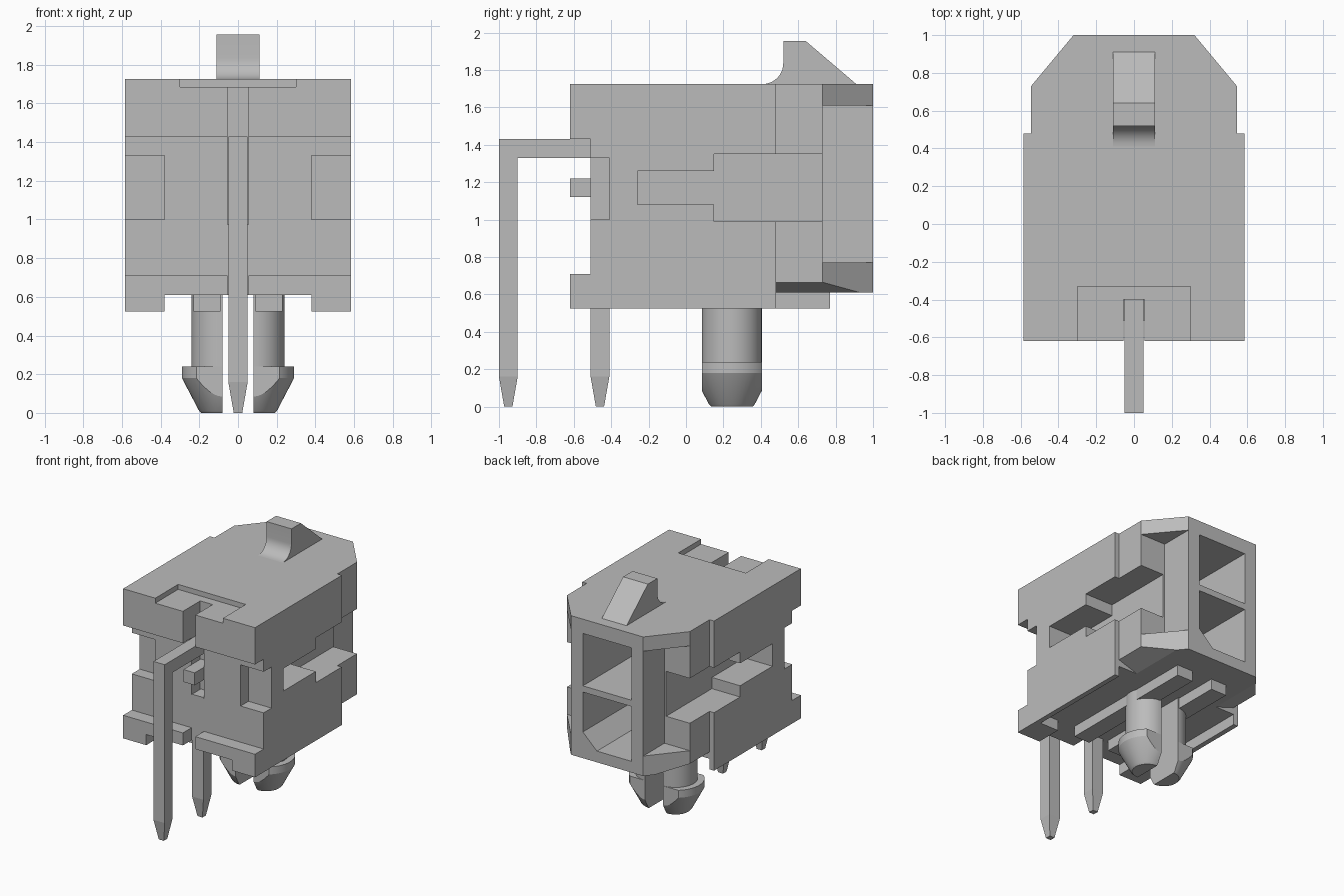
import bpy, bmesh, math
from mathutils import Matrix

cube = bpy.data.objects.get("Cube")
if cube:
    bpy.data.objects.remove(cube, do_unlink=True)

grey = bpy.data.materials.new("plain grey")
grey.use_nodes = True
grey.diffuse_color = (0.5, 0.5, 0.5, 1)
grey.node_tree.nodes["Principled BSDF"].inputs["Base Color"].default_value = (0.5, 0.5, 0.5, 1)


def finish(name, bm):
    bmesh.ops.recalc_face_normals(bm, faces=bm.faces)
    mesh = bpy.data.meshes.new(name)
    bm.to_mesh(mesh)
    bm.free()
    mesh.materials.append(grey)
    ob = bpy.data.objects.new(name, mesh)
    bpy.context.scene.collection.objects.link(ob)
    return ob


def prism(name, points, lo, hi, axis="z"):
    """Extrude a closed profile: z uses (x,y), y uses (x,z), x uses (y,z)."""
    place = {"z": lambda a, b, c: (a, b, c),
             "y": lambda a, b, c: (a, c, b),
             "x": lambda a, b, c: (c, a, b)}[axis]
    bm = bmesh.new()
    rings = [[bm.verts.new(place(a, b, c)) for a, b in points] for c in (lo, hi)]
    bm.faces.new(rings[0])
    bm.faces.new(rings[1])
    n = len(points)
    for i in range(n):
        j = (i + 1) % n
        bm.faces.new((rings[0][i], rings[0][j], rings[1][j], rings[1][i]))
    return finish(name, bm)


def box(name, x, y, z):
    return prism(name, [(x[0], y[0]), (x[1], y[0]), (x[1], y[1]), (x[0], y[1])], *z)


def mirrored(x, side):
    return sorted((x[0] * side, x[1] * side))


def boolean(target, tool, operation):
    mod = target.modifiers.new(operation.lower(), "BOOLEAN")
    mod.operation, mod.solver, mod.object = operation, "EXACT", tool
    bpy.context.view_layer.update()
    graph = bpy.context.evaluated_depsgraph_get()
    mesh = bpy.data.meshes.new_from_object(target.evaluated_get(graph))
    target.modifiers.clear()
    target.data = mesh
    bpy.data.objects.remove(tool, do_unlink=True)


def smooth(ob):
    bpy.ops.object.select_all(action="DESELECT")
    ob.select_set(True)
    bpy.context.view_layer.objects.active = ob
    bpy.ops.object.shade_smooth_by_angle(angle=math.radians(25))


# Housing: wide front block joined to the chamfered mating end
body = box("housing", (-.585, .585), (-.62, .48), (.61, 1.725))
nose = [(-.545, .3), (.545, .3), (.545, .73), (.32, 1), (-.32, 1), (-.545, .73)]
boolean(body, prism("nose", nose, .61, 1.725), "UNION")

# Feet, side skirts and bottom rails
for s in (-1, 1):
    for x, y in (((.38, .585), (-.62, -.41)), ((.545, .585), (-.45, .48)),
                 ((.09, .23), (-.4, .77))):
        boolean(body, box("underside", mirrored(x, s), y, (.525, .65)), "UNION")

# Side recesses, corner notches and bottom edge chamfers
side_cuts = [((.32, .8), (.73, 1.2), (.77, 1.61)),
             ((.335, .8), (.15, .8), (.99, 1.35)),
             ((.335, .8), (-.26, .2), (1.08, 1.26)),
             ((.38, .8), (-.8, -.41), (1.0, 1.33))]
for s in (-1, 1):
    for x, y, z in side_cuts:
        boolean(body, box("cutter", mirrored(x, s), y, z), "DIFFERENCE")
    wedge = [(.378 * s, .61), (.545 * s, .665), (.7 * s, .716), (.7 * s, .61)]
    wedge = wedge[:1] + wedge[1:] + [(.7 * s, .55), (.378 * s, .55)]
    boolean(body, prism("cutter", wedge, .48, 1.2, "y"), "DIFFERENCE")

# Front recess, top pocket and pin slots
for x, y, z in (((-.8, .8), (-.8, -.51), (.71, 1.43)),
                ((-.3, .3), (-.8, -.33), (1.685, 1.8)),
                ((-.055, .055), (-.8, -.4), (.975, 1.8)),
                ((-.055, .055), (-.8, -.51), (.5, .8))):
    boolean(body, box("cutter", x, y, z), "DIFFERENCE")

# Contact cavities, the lower one keyed at one corner
upper = [(-.215, 1.19), (.215, 1.19), (.215, 1.61), (-.215, 1.61)]
lower = [(-.215, .7), (.09, .7), (.215, .82), (.215, 1.14), (-.215, 1.14)]
for profile in (upper, lower):
    boolean(body, prism("cutter", profile, -.2, 1.2, "y"), "DIFFERENCE")

# Latch ramp with concave fillet
arc = [(.41 + .11 * math.sin(math.radians(a)), 1.835 - .11 * math.cos(math.radians(a)))
       for a in range(0, 91, 9)]
latch = prism("latch_ramp", arc + [(.52, 1.955), (.64, 1.955), (.91, 1.725)],
              -.11, .11, "x")
smooth(latch)


# Split locking pegs: half rounds with a hooked cone
def lathe(name, x, y, rings):
    bm = bmesh.new()
    for (z0, r0), (z1, r1) in zip(rings, rings[1:]):
        bmesh.ops.create_cone(bm, cap_ends=True, segments=48, radius1=r0, radius2=r1,
                              depth=z1 - z0,
                              matrix=Matrix.Translation((x, y, (z0 + z1) / 2)))
    bmesh.ops.remove_doubles(bm, verts=bm.verts, dist=.0001)
    middle = [f for f in bm.faces if len(f.verts) > 4
              and rings[0][0] + .001 < f.calc_center_median().z < rings[-1][0] - .001]
    bmesh.ops.delete(bm, geom=middle, context="FACES_ONLY")
    return finish(name, bm)


for s, label in ((1, "left"), (-1, "right")):
    for part, rings in (("shaft", [(.2, .16), (.63, .16)]),
                        ("hook", [(0, .11), (.012, .122), (.18, .21), (.24, .21)])):
        peg = lathe(label + "_peg_" + part, .08 * s, .245, rings)
        keep = box("keep", mirrored((.08, .5), s), (.085, .405), (-.1, .8))
        boolean(peg, keep, "INTERSECT")
        smooth(peg)


# Bent contact pins with tapered tips
def pin(name, y, top, reach):
    bm = bmesh.new()
    half = .05
    levels = [(0, .022), (.16, half), (top - .1, half), (top, half)]
    loops = [[bm.verts.new((a * h, y + b * h, z)) for a, b in
              ((-1, -1), (1, -1), (1, 1), (-1, 1))] for z, h in levels]
    bm.faces.new(loops[0])
    bm.faces.new(loops[-1])
    for lo, hi in zip(loops, loops[1:]):
        for i in range(4):
            j = (i + 1) % 4
            face = bm.faces.new((lo[i], lo[j], hi[j], hi[i]))
            if lo is loops[2] and i == 2:
                arm = face
    moved = bmesh.ops.extrude_discrete_faces(bm, faces=[arm])["faces"][0]
    for v in moved.verts:
        v.co.y = reach
    return finish(name, bm)


pin("upper_pin", -.95, 1.43, .5)
pin("lower_pin", -.46, .98, .5)
box("front_stub", (-.05, .05), (-.62, -.4), (1.12, 1.22))
